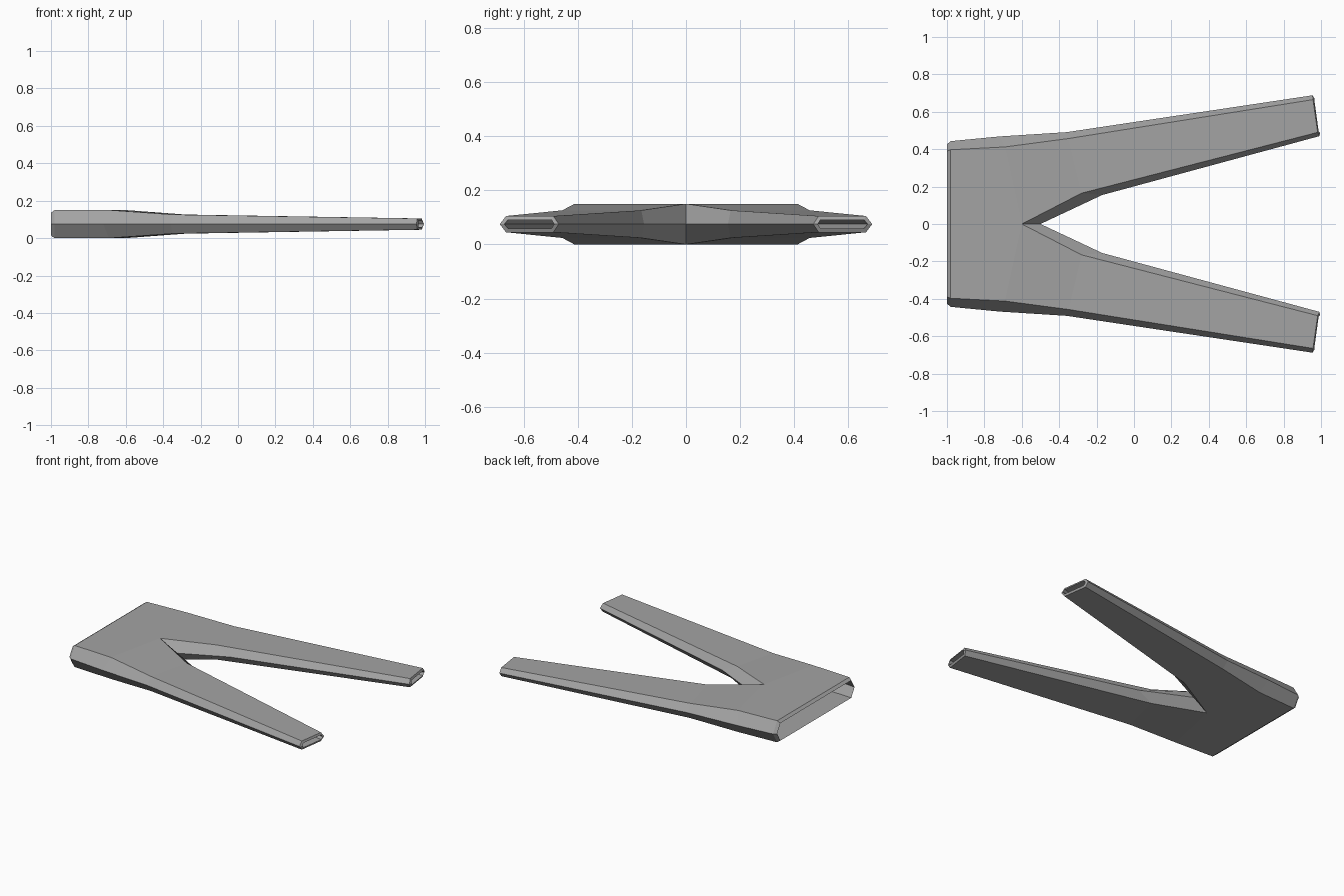
import bpy
import bmesh
from mathutils import Vector

cube = bpy.data.objects.get("Cube")
if cube:
    bpy.data.objects.remove(cube)

MID = 0.075      # height of the side crease
WALL = 0.014     # shell thickness

# Crease and upper edge of one half: outer side, then centre/inner side
outer_crease = [(-.98, .443), (-.72, .468), (-.36, .491), (.955, .688)]
outer_edge = [(-.98, .397, .15), (-.69, .412, .15), (-.35, .457, .126), (.957, .665, .105)]
inner_edge = [(-.98, 0, .15), (-.6, 0, .15), (-.28, .165, .126), (.982, .49, .105)]
inner_crease = [None, (-.5, 0), (-.17, .155), (.992, .47)]

bm = bmesh.new()


def quad_strip(a, b, start, side, flip):
    """Join two edge lines with quads, mirrored in y and about the crease."""
    def place(p):
        z = p[2] if len(p) == 3 else MID
        return Vector((p[0], p[1] * side, MID + (z - MID) * flip))
    for i in range(start, len(a) - 1):
        corners = (a[i], a[i + 1], b[i + 1], b[i])
        bm.faces.new([bm.verts.new(place(p)) for p in corners])


# Outer skin: outer bevel, broad panel and inner bevel, on both legs
for side in (1, -1):
    for flip in (1, -1):
        quad_strip(outer_crease, outer_edge, 0, side, flip)
        quad_strip(outer_edge, inner_edge, 0, side, flip)
        quad_strip(inner_edge, inner_crease, 1, side, flip)
bmesh.ops.remove_doubles(bm, verts=bm.verts, dist=0.0005)
bmesh.ops.recalc_face_normals(bm, faces=bm.faces)
bm.normal_update()
top = max(bm.faces, key=lambda f: f.calc_center_median().z)
if top.normal.z < 0:
    bmesh.ops.reverse_faces(bm, faces=bm.faces)
    bm.normal_update()

# Inner lining, with its rims standing slightly proud of the openings
skin_verts, skin_faces = list(bm.verts), list(bm.faces)
rim_edges = [e for e in bm.edges if e.is_boundary]
rim_verts = {v for e in rim_edges for v in e.verts}
lining = {}
for v in skin_verts:
    co = v.co - v.normal * WALL * min(v.calc_shell_factor(), 2)
    if v in rim_verts:
        if v.co.x < 0:
            co.x = -1
        else:
            co.x += 0.007
    lining[v] = bm.verts.new(co)
for f in skin_faces:
    bm.faces.new([lining[v] for v in reversed(f.verts)])
for e in rim_edges:
    a, b = e.verts
    bm.faces.new((a, b, lining[b], lining[a]))
bmesh.ops.recalc_face_normals(bm, faces=bm.faces)

mesh = bpy.data.meshes.new("trousers")
bm.to_mesh(mesh)
bm.free()
trousers = bpy.data.objects.new("trousers", mesh)
bpy.context.collection.objects.link(trousers)

# Plain grey cloth
grey = bpy.data.materials.new("grey cloth")
grey.use_nodes = True
colour = (0.37, 0.37, 0.37, 1)
grey.diffuse_color = colour
grey.node_tree.nodes["Principled BSDF"].inputs["Base Color"].default_value = colour
mesh.materials.append(grey)
